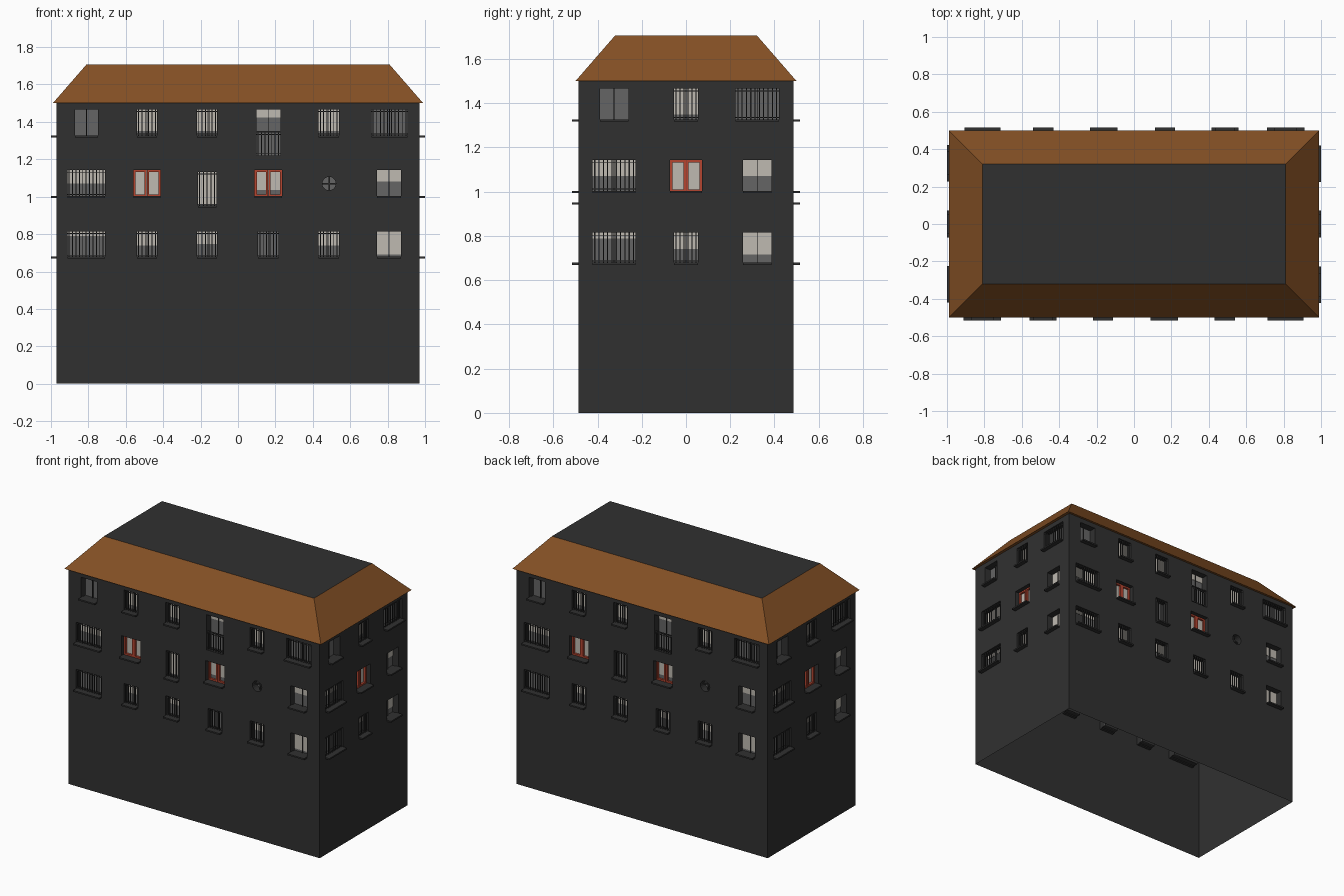
import bpy, bmesh, math
from mathutils import Matrix, Vector

if "Cube" in bpy.data.objects:
    bpy.data.objects.remove(bpy.data.objects["Cube"])

HX, HY, H = 0.97, 0.485, 1.5
DEPTH = 0.055
parts = {}


def mat(name, r, g, b):
    m = bpy.data.materials.new(name)
    m.diffuse_color = (r, g, b, 1)
    m.use_nodes = True
    m.node_tree.nodes["Principled BSDF"].inputs["Base Color"].default_value = m.diffuse_color
    return m


DARK = mat("dark_grey", 0.03, 0.03, 0.03)
ROOF = mat("brown_tile", 0.23, 0.08, 0.018)
GLASS = mat("window_grey", 0.13, 0.13, 0.13)
BLIND = mat("blind_cream", 0.52, 0.49, 0.44)
RED = mat("frame_red", 0.46, 0.06, 0.03)
MATS = {"walls": DARK, "sills": DARK, "window_bars": DARK, "mullions": DARK,
        "glass_panes": GLASS, "blinds": BLIND, "red_frames": RED, "cutters": DARK}


def bm_of(part):
    return parts.setdefault(part, bmesh.new())


# Facade helper: u runs along the wall, d goes inward from the wall plane
class Facade:
    def __init__(self, angle, dist):
        self.m = Matrix.Rotation(angle, 4, 'Z') @ Matrix.Translation((0, -dist, 0))

    def box(self, part, u0, u1, d0, d1, z0, z1):
        m = self.m @ Matrix.Translation(((u0 + u1) / 2, (d0 + d1) / 2, (z0 + z1) / 2))
        m = m @ Matrix.Diagonal((u1 - u0, d1 - d0, z1 - z0, 1))
        bmesh.ops.create_cube(bm_of(part), size=1, matrix=m)

    def disc(self, part, u, z, r, d0, d1):
        m = self.m @ Matrix.Translation((u, (d0 + d1) / 2, z)) @ Matrix.Rotation(math.pi / 2, 4, 'X')
        bmesh.ops.create_cone(bm_of(part), cap_ends=True, segments=20, radius1=r,
                              radius2=r, depth=d1 - d0, matrix=m)

    def bars(self, u, w, z0, z1):
        n = max(5, round(w / 0.019))
        for i in range(n):
            x = u - w / 2 + w * (i + 0.5) / n
            self.box("window_bars", x - .0025, x + .0025, .008, .013, z0, z1)
        for z in (z0 + .012, z1 - .012):
            self.box("window_bars", u - w / 2, u + w / 2, .009, .012, z - .002, z + .002)

    # blind = height where the blind ends (None: no blind)
    def window(self, u, w, z0, z1, kind, blind=None):
        a, b = u - w / 2, u + w / 2
        self.box("cutters", a, b, -.05, DEPTH, z0, z1)
        self.box("glass_panes", a, b, .049, .053, z0, z1)
        if blind is not None:
            self.box("blinds", a, b, .045, .048, blind, z1)
        if kind == "red":
            t = .011
            for p, q in ((a, u - .001), (u + .001, b)):
                self.box("red_frames", p, p + t, .03, .044, z0, z1)
                self.box("red_frames", q - t, q, .03, .044, z0, z1)
                self.box("red_frames", p + t, q - t, .03, .044, z0, z0 + t)
                self.box("red_frames", p + t, q - t, .03, .044, z1 - t, z1)
        else:
            self.box("mullions", u - .002, u + .002, .038, .044, z0, z1)
        if kind == "bars":
            self.bars(u, w, z0, z1)
        if kind == "balcony":
            self.bars(u, w, z0, z0 + .125)
            self.box("window_bars", a, b, .006, .014, z0 + .122, z0 + .13)
        else:
            self.box("sills", a, b, -.03, .02, z0 - .006, z0 + .004)

    def round_window(self, u, z, r):
        self.disc("cutters", u, z, r, -.05, DEPTH)
        self.disc("glass_panes", u, z, r, .049, .053)
        self.box("mullions", u - .004, u + .004, .03, .045, z - r, z + r)
        self.box("mullions", u - r, u + r, .03, .045, z - .004, z + .004)


R1, R2, R3 = (.675, .815), (1.0, 1.143), (1.323, 1.467)   # storey sill and head heights

# Long sides, the back repeats the front turned half round
for angle, back in ((0, False), (math.pi, True)):
    f = Facade(angle, HY)
    f.window(-.81, .125, *R3, "pane")
    for u in (-.487, -.165, .485):
        f.window(u, .108, *R3, "bars", 1.352)
    f.window(.162, .128, 1.22, 1.465, "balcony", 1.423)
    f.window(.81, .195, *R3, "bars")

    f.window(-.812, .2, *R2, "bars", 1.07)
    f.window(-.487, .145, *R2, "red", 1.0)
    f.window(-.165, .1, .948, 1.133, "bars", None if back else .96)
    f.window(.162, .145, *R2, "red", 1.035)
    f.round_window(.487, 1.07, .036)
    f.window(.807, .128, *R2, "pane", 1.08)

    f.window(-.812, .2, *R1, "bars", .79)
    f.window(-.487, .108, *R1, "bars", .738)
    f.window(-.165, .108, *R1, "bars", .748)
    f.window(.162, .108, *R1, "bars", .738 if back else None)
    f.window(.485, .108, *R1, "bars", .738)
    f.window(.807, .128, *R1, "pane", .69)

# Short sides
for angle in (math.pi / 2, -math.pi / 2):
    f = Facade(angle, HX)
    f.window(-.325, .128, *R3, "pane")
    f.window(0, .108, *R3, "bars", 1.35)
    f.window(.322, .195, *R3, "bars")
    f.window(-.325, .195, *R2, "bars", 1.07)
    f.window(0, .145, *R2, "red", 1.0)
    f.window(.322, .128, *R2, "pane", 1.07)
    f.window(-.325, .195, *R1, "bars", .788)
    f.window(0, .108, *R1, "bars", .742)
    f.window(.322, .128, *R1, "pane", .715)

# Wall block
bmesh.ops.create_cube(bm_of("walls"), size=1, matrix=Matrix.Translation((0, 0, H / 2))
                      @ Matrix.Diagonal((2 * HX, 2 * HY, H, 1)))

objs = {}
for name, bm in parts.items():
    me = bpy.data.meshes.new(name)
    bm.to_mesh(me)
    bm.free()
    me.materials.append(MATS[name])
    objs[name] = bpy.data.objects.new(name, me)
    bpy.context.collection.objects.link(objs[name])

# Cut the window recesses into the walls, then open the underside and top
walls, cutter = objs["walls"], objs["cutters"]
mod = walls.modifiers.new("recesses", 'BOOLEAN')
mod.operation, mod.solver, mod.object = 'DIFFERENCE', 'EXACT', cutter
dg = bpy.context.evaluated_depsgraph_get()
cut = bpy.data.meshes.new_from_object(walls.evaluated_get(dg))
walls.modifiers.clear()
walls.data = cut
bpy.data.objects.remove(cutter)
bm = bmesh.new()
bm.from_mesh(cut)
ends = [f for f in bm.faces if abs(f.normal.z) > .9
        and (f.calc_center_median().z < .01 or f.calc_center_median().z > H - .01)]
bmesh.ops.delete(bm, geom=ends, context='FACES')
bm.to_mesh(cut)
bm.free()

# Hipped roof with a flat dark top
bm = bmesh.new()
low, top = [[bm.verts.new((sx * x, sy * y, z)) for sx, sy in ((-1, -1), (1, -1), (1, 1), (-1, 1))]
            for x, y, z in ((.99, .5, H), (.81, .32, 1.707))]
for i in range(4):
    j = (i + 1) % 4
    bm.faces.new((low[i], low[j], top[j], top[i]))
bm.faces.new(low[::-1])
bm.faces.new(top).material_index = 1
me = bpy.data.meshes.new("roof")
bm.to_mesh(me)
bm.free()
me.materials.append(ROOF)
me.materials.append(DARK)
bpy.context.collection.objects.link(bpy.data.objects.new("roof", me))
